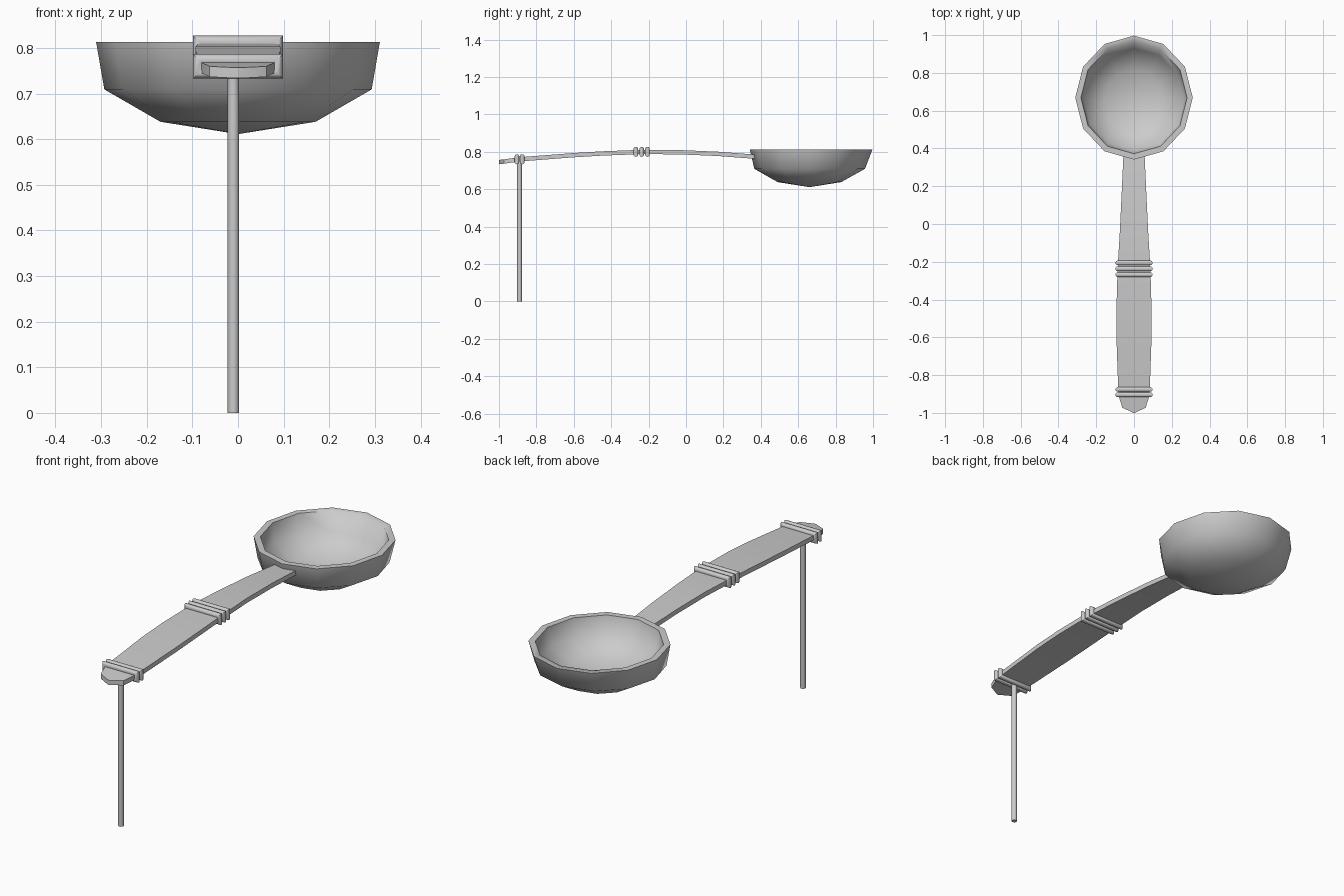
import bpy
import bmesh
from math import sin, cos, pi, radians
from mathutils import Vector

cube = bpy.data.objects.get("Cube")
if cube:
    bpy.data.objects.remove(cube, do_unlink=True)

metal = bpy.data.materials.new("grey metal")
metal.use_nodes = True
GREY = (0.6, 0.6, 0.6, 1)
metal.diffuse_color = GREY
metal.node_tree.nodes["Principled BSDF"].inputs["Base Color"].default_value = GREY


def finish(name, bm, angle):
    """Turn a bmesh into a shaded object."""
    bmesh.ops.recalc_face_normals(bm, faces=bm.faces)
    mesh = bpy.data.meshes.new(name)
    bm.to_mesh(mesh)
    bm.free()
    mesh.materials.append(metal)
    obj = bpy.data.objects.new(name, mesh)
    bpy.context.collection.objects.link(obj)
    bpy.ops.object.select_all(action='DESELECT')
    obj.select_set(True)
    bpy.context.view_layer.objects.active = obj
    bpy.ops.object.shade_smooth_by_angle(angle=radians(angle))
    return obj


def bridge(bm, a, b):
    """Join two closed loops of equal length with quads."""
    n = len(a)
    for i in range(n):
        j = (i + 1) % n
        bm.faces.new((a[i], a[j], b[j], b[i]))


# Bowl: outer skin, rim and inner skin as twelve-sided rings
# (x radius, y radius, y centre, height)
SIDES = 12
profile = [(0.170, 0.170, 0.660, 0.638), (0.293, 0.296, 0.661, 0.709),
           (0.311, 0.328, 0.669, 0.813), (0.281, 0.297, 0.669, 0.813),
           (0.265, 0.268, 0.661, 0.727), (0.155, 0.155, 0.660, 0.664)]
bm = bmesh.new()
rings = [[bm.verts.new((rx * sin(2 * pi * i / SIDES),
                        cy + ry * cos(2 * pi * i / SIDES), z))
          for i in range(SIDES)] for rx, ry, cy, z in profile]
for a, b in zip(rings, rings[1:]):
    bridge(bm, a, b)
for ring, z in ((rings[0], 0.611), (rings[-1], 0.641)):
    tip = bm.verts.new((0, 0.66, z))
    for i in range(SIDES):
        bm.faces.new((ring[i], ring[(i + 1) % SIDES], tip))
finish("bowl", bm, 68)

# Handle: arched flat bar, stations of y, half width, middle height
stations = [(0.368, 0.056, 0.774), (0.17, 0.065, 0.789), (-0.04, 0.075, 0.798),
            (-0.24, 0.087, 0.799), (-0.45, 0.093, 0.791), (-0.6, 0.093, 0.782),
            (-0.86, 0.084, 0.762), (-0.91, 0.081, 0.757), (-0.972, 0.062, 0.748),
            (-1.0, 0.004, 0.745)]
bm = bmesh.new()
half = 0.0115
loops = [[bm.verts.new((sx * w, y, z + sz * half))
          for sx, sz in ((-1, -1), (1, -1), (1, 1), (-1, 1))]
         for y, w, z in stations]
for a, b in zip(loops, loops[1:]):
    bridge(bm, a, b)
bm.faces.new(loops[0])
bm.faces.new(loops[-1])
finish("handle", bm, 30)


def band(name, y, z):
    """Rectangular hoop with a round section and mitred corners."""
    w, h, r, n = 0.086, 0.0145, 0.0125, 10
    bm = bmesh.new()
    corners = []
    for sx, sz in ((-1, -1), (1, -1), (1, 1), (-1, 1)):
        corners.append([])
        for i in range(n):
            t = 2 * pi * i / n
            out = r * cos(t)
            corners[-1].append(bm.verts.new((sx * (w + out), y + r * sin(t),
                                             z + sz * (h + out))))
    for i in range(4):
        bridge(bm, corners[i], corners[(i + 1) % 4])
    finish(name, bm, 40)


for i, y in enumerate((-0.206, -0.237, -0.268)):
    band(f"middle_band_{i + 1}", y, 0.800)
for i, y in enumerate((-0.876, -0.904)):
    band(f"end_band_{i + 1}", y, 0.760)

# Support rod: thin upright under the handle end
bm = bmesh.new()
HEIGHT = 0.777
bmesh.ops.create_cone(bm, cap_ends=True, segments=12, radius1=0.0125,
                      radius2=0.0125, depth=HEIGHT)
bmesh.ops.translate(bm, verts=bm.verts, vec=Vector((-0.01, -0.89, HEIGHT / 2)))
finish("support_rod", bm, 40)
